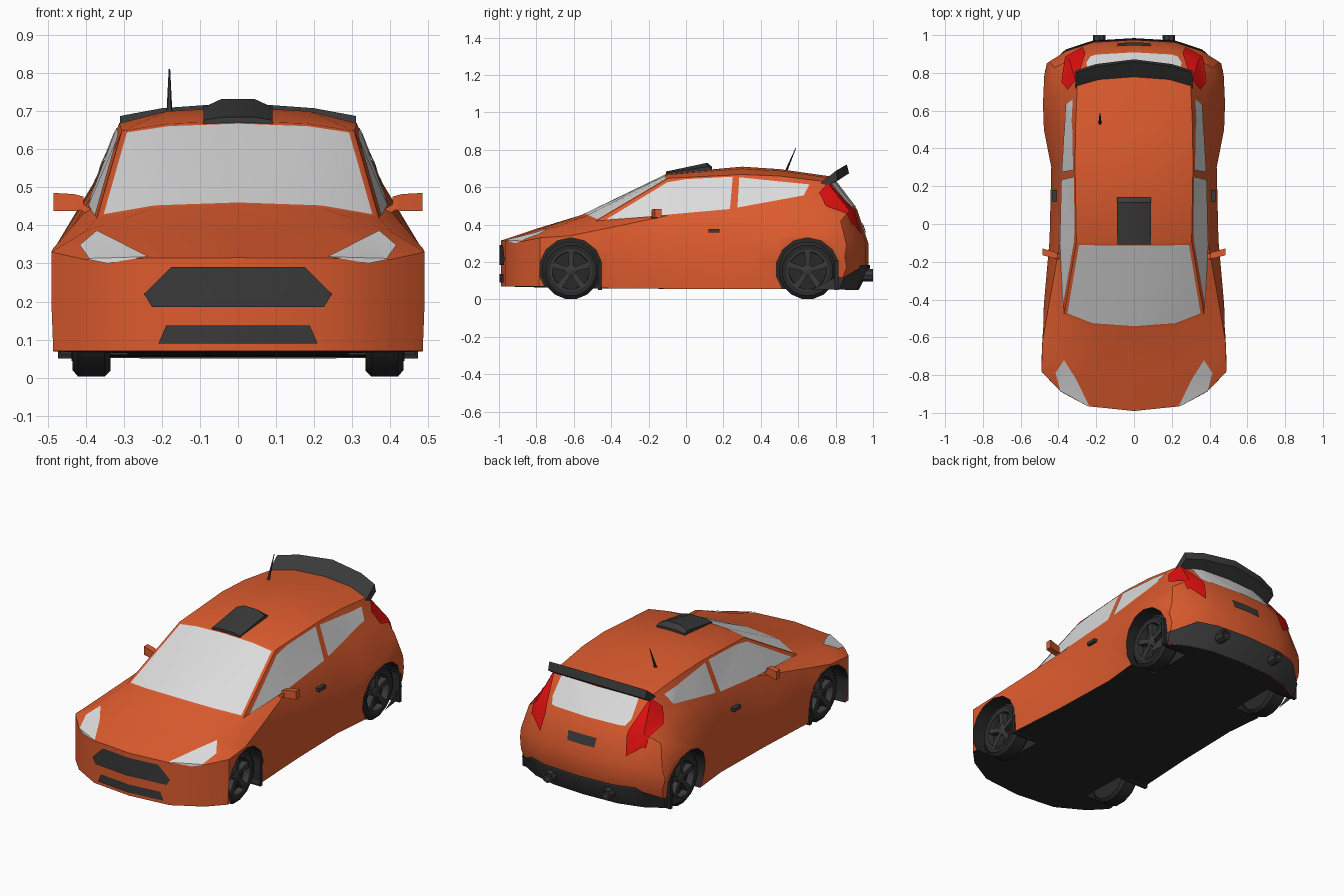
import bpy, bmesh, math
from mathutils import Vector, Matrix

if "Cube" in bpy.data.objects:
    bpy.data.objects.remove(bpy.data.objects["Cube"])


def material(name, rgb):
    m = bpy.data.materials.new(name)
    m.diffuse_color = (*rgb, 1)
    m.use_nodes = True
    m.node_tree.nodes["Principled BSDF"].inputs["Base Color"].default_value = m.diffuse_color
    return m


PAINT = material("orange_paint", (0.72, 0.105, 0.027))
BLACK = material("black_rubber", (0.022, 0.022, 0.022))
DARK = material("dark_plastic", (0.042, 0.042, 0.042))
GLASS = material("pale_glass", (0.72, 0.72, 0.72))
RED = material("red_lamp", (0.75, 0.005, 0.005))


def finish(name, bm, mats, mirror=False, angle=30):
    me = bpy.data.meshes.new(name)
    bm.to_mesh(me)
    bm.free()
    for m in mats:
        me.materials.append(m)
    me.shade_smooth()
    me.set_sharp_from_angle(angle=math.radians(angle))
    ob = bpy.data.objects.new(name, me)
    bpy.context.collection.objects.link(ob)
    if mirror:
        ob.modifiers.new("mirror", 'MIRROR')
    return ob


def skin(bm, rings):
    """Quads between successive closed rings of points."""
    vs = [[bm.verts.new(p) for p in r] for r in rings]
    n = len(vs[0])
    faces = [[bm.faces.new((a[j], a[(j + 1) % n], b[(j + 1) % n], b[j])) for j in range(n)]
             for a, b in zip(vs, vs[1:])]
    return vs, faces


def loft(name, rings, mat, mirror=False, angle=30):
    bm = bmesh.new()
    vs, _ = skin(bm, rings)
    bm.faces.new(vs[0])
    bm.faces.new(vs[-1])
    bmesh.ops.recalc_face_normals(bm, faces=bm.faces)
    return finish(name, bm, [mat], mirror, angle)


def box(name, x, y, z, mat, mirror=False):
    return loft(name, [[(x[0], b, c), (x[1], b, c), (x[1], b, d), (x[0], b, d)]
                       for b, (c, d) in ((y[0], z), (y[1], z))], mat, mirror)


def circle(x, y, z, r, n):
    return [(x, y + r * math.cos((k + .5) * math.tau / n), z + r * math.sin((k + .5) * math.tau / n))
            for k in range(n)]


# --- body shell: cross-sections from nose to tail, bowed in plan
# y, bow, z bottom, x bottom, widest (x, z), belt (x, z), roof edge (x, z), z top
STATIONS = [
    (-.99, .21, .07, .485, .49, .20, .49, .33, .40, .31, .315),
    (-.80, .18, .065, .48, .49, .24, .485, .34, .40, .385, .378),
    (-.555, .17, .06, .46, .475, .25, .45, .38, .37, .42, .453),
    (-.10, .02, .057, .44, .447, .26, .39, .45, .305, .648, .674),
    (.30, 0, .055, .43, .438, .28, .383, .48, .312, .668, .71),
    (.50, 0, .055, .45, .477, .33, .378, .50, .31, .66, .697),
    (.78, -.15, .055, .46, .482, .34, .38, .51, .30, .63, .657),
    (.915, -.14, .055, .44, .475, .31, .42, .42, .34, .47, .48),
    (.975, -.15, .17, .45, .462, .23, .45, .29, .36, .30, .30)]


def section(y, bow, zb, xb, xw, zw, xs, zs, xr, zr, zt):
    half = [(0, zb), (.6 * xr, zb), (xr, zb), (xb, zb), (xw, zw), (xs, zs), (xr, zr),
            (.6 * xr, zr + .75 * (zt - zr)), (0, zt)]
    ring = half + [(-x, z) for x, z in half[-2:0:-1]]
    return [(x, y + bow * (abs(x) / .49) ** 3, z) for x, z in ring]


bm = bmesh.new()
vs, fs = skin(bm, [section(*s) for s in STATIONS])
for ring in (vs[0], vs[-1]):
    for q in ((0, 1, 7, 8), (1, 2, 6, 7), (2, 3, 4, 5, 6)):
        bm.faces.new([ring[i] for i in q])
        bm.faces.new([ring[-i % 16] for i in q])
bmesh.ops.recalc_face_normals(bm, faces=bm.faces)
screen = fs[2][6:10]
bmesh.ops.inset_region(bm, faces=screen, thickness=.016, use_even_offset=True)
bm.normal_update()
for f in bm.faces:
    f.material_index = 1 if f.normal.z < -.8 else 0
for f in screen:
    f.material_index = 2
bmesh.ops.triangulate(bm, faces=bm.faces)
body = finish("body_shell", bm, [PAINT, BLACK, GLASS])


# --- thin plates cut from the body surface by a convex outline
def plate(name, axis, outline, mat, mirror=True, lift=.004):
    d = Vector(axis)
    to3 = {0: lambda a, b: (0, a, b), 1: lambda a, b: (a, 0, b), 2: lambda a, b: (a, b, 0)}
    k = [i for i in range(3) if axis[i]][0]
    pts = [Vector(to3[k](*p)) for p in outline]
    mid = sum(pts, Vector()) / len(pts)
    bm = bmesh.new()
    bm.from_mesh(body.data)
    bmesh.ops.delete(bm, geom=[f for f in bm.faces if f.normal.dot(d) < .1], context='FACES')
    for p, q in zip(pts, pts[1:] + pts[:1]):
        n = (q - p).cross(d).normalized()
        if n.dot(mid - p) > 0:
            n.negate()
        bmesh.ops.bisect_plane(bm, geom=bm.verts[:] + bm.edges[:] + bm.faces[:],
                               plane_co=p, plane_no=n, clear_outer=True)
    bm.normal_update()
    for v, n in [(v, v.normal.copy()) for v in bm.verts]:
        v.co += n * lift
    for f in bm.faces:
        f.material_index = 0
    return finish(name, bm, [mat], mirror)


def sym(pts):
    return pts + [(-x, z) for x, z in reversed(pts)]


RIGHT, FRONT, BACK, TOP = (1, 0, 0), (0, -1, 0), (0, 1, 0), (0, 0, 1)
plate("front_side_window", RIGHT, [(-.43, .422), (-.10, .625), (.0, .642), (.25, .655), (.235, .482)], GLASS)
plate("rear_side_window", RIGHT, [(.285, .652), (.66, .613), (.63, .555), (.275, .49)], GLASS)
plate("headlight", FRONT, [(.235, .315), (.34, .30), (.39, .31), (.415, .345), (.37, .383)], GLASS)
plate("tail_light", TOP, [(.345, .71), (.38, .75), (.36, .88), (.27, .93), (.255, .90), (.30, .76)], RED, lift=.008)
plate("rear_window", BACK, sym([(.23, .492), (.25, .52), (.245, .615), (.22, .625)]), GLASS, False)
plate("grille", FRONT, sym([(.225, .185), (.245, .22), (.175, .29)]), DARK, False, .006)
plate("lower_intake", FRONT, sym([(.208, .09), (.188, .137)]), DARK, False, .006)
plate("plate_recess", BACK, sym([(.085, .355), (.09, .405)]), DARK, False, .006)
plate("rear_diffuser", BACK, sym([(.46, .04), (.45, .12), (.33, .185)]), DARK, False, .009)

# --- wheel arches cut out of the shell
AXLES = {"front": -.615, "rear": .65}
cutters = []
for end, y in AXLES.items():
    c = loft(end + "_arch_cutter", [circle(x, y, .16, .17, 14) for x in (.29, .6)], PAINT, True)
    c.data.materials.append(BLACK)
    for p in c.data.polygons:
        p.material_index = 1
    c.hide_render = True
    cutters.append(c)
    m = body.modifiers.new(end + "_arch", 'BOOLEAN')
    m.object, m.operation, m.solver = c, 'DIFFERENCE', 'EXACT'
dg = bpy.context.evaluated_depsgraph_get()
cut = bpy.data.meshes.new_from_object(body.evaluated_get(dg))
body.modifiers.clear()
body.data = cut
cut.set_sharp_from_angle(angle=math.radians(30))
for c in cutters:
    bpy.data.objects.remove(c)

# --- wheels: tyre with recessed dish, rim and five spokes; mud flaps behind
TYRE = [(.335, .10), (.335, .14), (.35, .155), (.42, .155), (.435, .137), (.433, .113), (.395, .105)]
RIM = [(.40, .113), (.437, .113), (.437, .102), (.40, .10)]
for end, y in AXLES.items():
    loft(end + "_tyre", [circle(x, y, .155, r, 16) for x, r in TYRE], BLACK, True)
    bm = bmesh.new()
    skin(bm, [circle(x, y, .155, r, 16) for x, r in RIM])
    bmesh.ops.recalc_face_normals(bm, faces=bm.faces)
    finish(end + "_rim", bm, [DARK], True)
    loft(end + "_hub", [circle(x, y, .155, r, 10) for x, r in ((.39, .03), (.425, .03), (.43, .02))], DARK, True)
    for k in range(5):
        rot = Matrix.Rotation(k * math.tau / 5, 3, 'X')
        rings = [[rot @ Vector((x, s * w, r)) + Vector((0, y, .155)) for x, s in
                  ((.395, -1), (.395, 1), (xo, 1), (xo, -1))]
                 for r, w, xo in ((.01, .011, .424), (.108, .017, .433))]
        loft(f"{end}_spoke_{k + 1}", rings, DARK, True)
    box(end + "_mud_flap", (.34, .472), (y + .145, y + .165), (.05, .21), BLACK, True)

# --- rear wing: one section swept across the roof edge
WING = [(.755, .638), (.86, .722), (.872, .675), (.80, .628)]
loft("rear_wing", [[(x, y - .06 * (x / .31) ** 2, z - .035 * (x / .31) ** 2) for y, z in WING]
                   for x in (-.31, -.2, 0, .2, .31)], DARK)

# --- roof scoop
loft("roof_scoop", [[(-.09, y, a), (-.09, y, b), (-.045, y, c), (.045, y, c), (.09, y, b), (.09, y, a)]
                    for y, a, b, c in ((-.108, .66, .676, .684), (.115, .68, .71, .731), (.14, .68, .70, .708))], DARK)

# --- aerial
loft("aerial", [[(-.18 + r * math.cos(k * math.tau / 6), y + r * math.sin(k * math.tau / 6), z) for k in range(6)]
                for y, z, r in ((.535, .685, .009), (.545, .71, .007), (.587, .81, .002))], DARK)

# --- door mirrors and handles
loft("mirror_head", [[(x, y, a), (x, y + .035, a), (x, y + .035, b), (x, y, b)]
                     for x, y, a, b in ((.405, -.185, .442, .475), (.43, -.18, .437, .482), (.484, -.165, .437, .485))],
     PAINT, True)
loft("mirror_arm", [[(x, -.185, z), (x, -.155, z), (x, -.155, z + .02), (x, -.185, z + .02)]
                    for x, z in ((.375, .415), (.42, .445))], PAINT, True)
box("door_handle", (.40, .434), (.12, .18), (.357, .376), DARK, True)

# --- twin exhausts
loft("exhaust", [[(.185 + r * math.cos(k * math.tau / 8), y, .13 + r * math.sin(k * math.tau / 8)) for k in range(8)]
                 for y, r in ((.90, .033), (1.0, .033), (1.0, .022), (.97, .02))], DARK, True)
